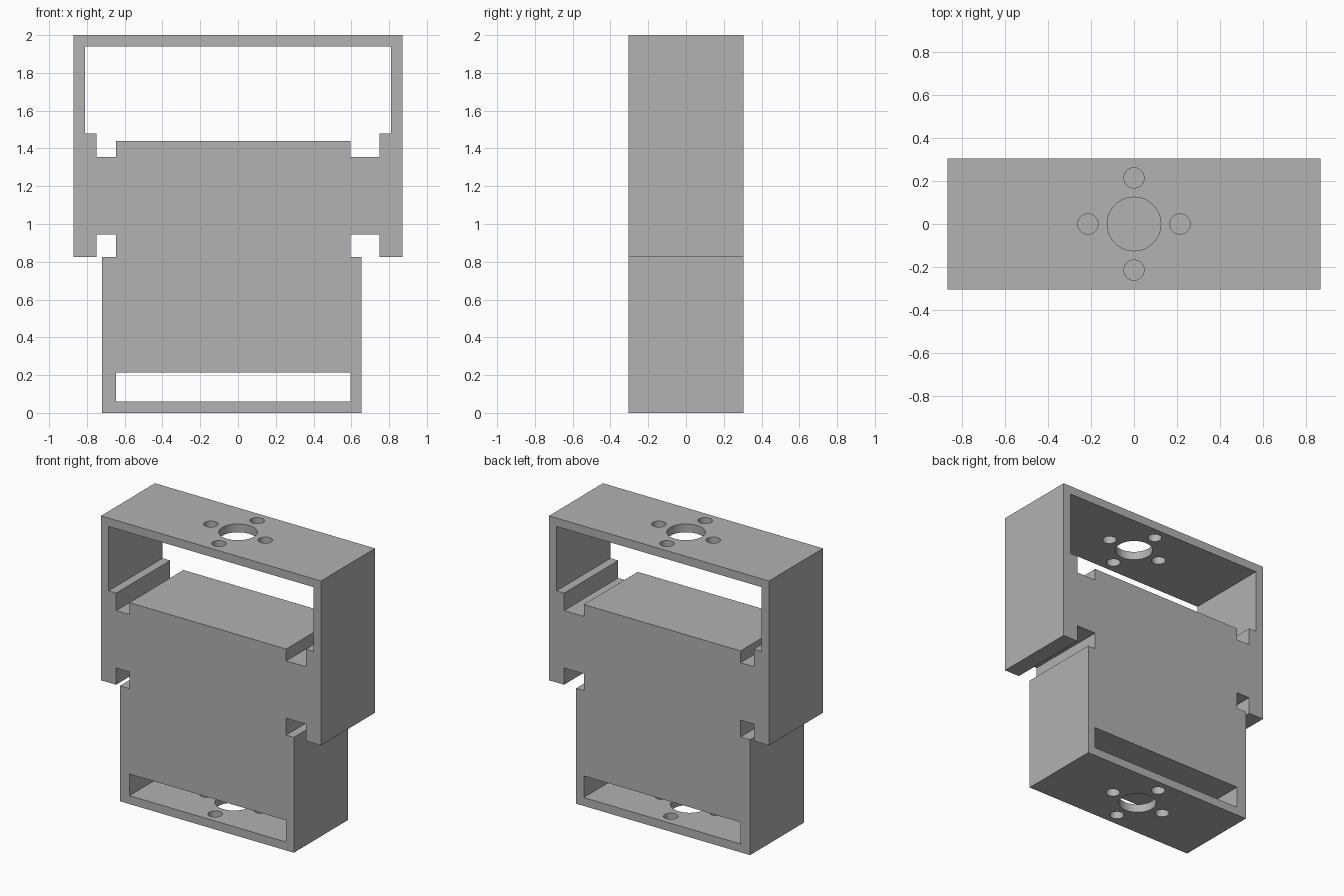
import bpy
import bmesh
from math import radians, cos, sin, pi

default = bpy.data.objects.get("Cube")
if default:
    bpy.data.objects.remove(default, do_unlink=True)

HALF_DEPTH = 0.305

grey = bpy.data.materials.new("plain_grey")
grey.use_nodes = True
grey.diffuse_color = (0.445, 0.445, 0.445, 1)
grey.node_tree.nodes["Principled BSDF"].inputs["Base Color"].default_value = grey.diffuse_color


def finish(name, bm):
    bmesh.ops.recalc_face_normals(bm, faces=bm.faces)
    mesh = bpy.data.meshes.new(name)
    bm.to_mesh(mesh)
    bm.free()
    mesh.materials.append(grey)
    obj = bpy.data.objects.new(name, mesh)
    bpy.context.collection.objects.link(obj)
    return obj


def extrude_profile(name, points, half):
    """Extrude a closed front outline (x, z) along y."""
    bm = bmesh.new()
    face = bm.faces.new([bm.verts.new((x, -half, z)) for x, z in points])
    moved = bmesh.ops.extrude_face_region(bm, geom=[face])["geom"]
    verts = [v for v in moved if isinstance(v, bmesh.types.BMVert)]
    bmesh.ops.translate(bm, verts=verts, vec=(0, 2 * half, 0))
    return finish(name, bm)


def hole_pattern(name, x, z):
    """One shaft hole ringed by four screw holes, as upright cylinders."""
    bm = bmesh.new()
    spots = [(0, 0, 0.125)]
    spots += [(0.215 * cos(i * pi / 2), 0.215 * sin(i * pi / 2), 0.047) for i in range(4)]
    for dx, dy, r in spots:
        made = bmesh.ops.create_cone(bm, cap_ends=True, segments=48,
                                     radius1=r, radius2=r, depth=0.1)
        bmesh.ops.translate(bm, verts=made["verts"], vec=(x + dx, dy, z))
    return finish(name, bm)


# Outer silhouette with the two lower notches
outline = [(-0.72, 0), (0.655, 0), (0.655, 0.825), (0.595, 0.825),
           (0.595, 0.945), (0.75, 0.945), (0.75, 0.825), (0.87, 0.825),
           (0.87, 2), (-0.87, 2), (-0.87, 0.825), (-0.75, 0.825),
           (-0.75, 0.945), (-0.645, 0.945), (-0.645, 0.825), (-0.72, 0.825)]

# Upper opening with its two corner channels
upper = [(-0.81, 1.94), (-0.81, 1.48), (-0.75, 1.48), (-0.75, 1.355),
         (-0.645, 1.355), (-0.645, 1.44), (0.595, 1.44), (0.595, 1.355),
         (0.75, 1.355), (0.75, 1.48), (0.81, 1.48), (0.81, 1.94)]

# Lower slot
lower = [(-0.645, 0.06), (0.595, 0.06), (0.595, 0.215), (-0.645, 0.215)]

bracket = extrude_profile("servo_bracket", outline, HALF_DEPTH)
cutters = [
    extrude_profile("upper_opening_cutter", upper, 0.5),
    extrude_profile("lower_slot_cutter", lower, 0.5),
    hole_pattern("top_plate_holes_cutter", 0, 1.97),
    hole_pattern("bottom_plate_holes_cutter", -0.03, 0.03),
]

# Cut the openings and holes
bpy.ops.object.select_all(action="DESELECT")
bpy.context.view_layer.objects.active = bracket
bracket.select_set(True)
for cutter in cutters:
    cutter.hide_render = True
    mod = bracket.modifiers.new(cutter.name, "BOOLEAN")
    mod.operation = "DIFFERENCE"
    mod.solver = "EXACT"
    mod.object = cutter
    bpy.ops.object.modifier_apply(modifier=mod.name)
    bpy.data.objects.remove(cutter, do_unlink=True)

bpy.ops.object.shade_smooth_by_angle(angle=radians(30))
